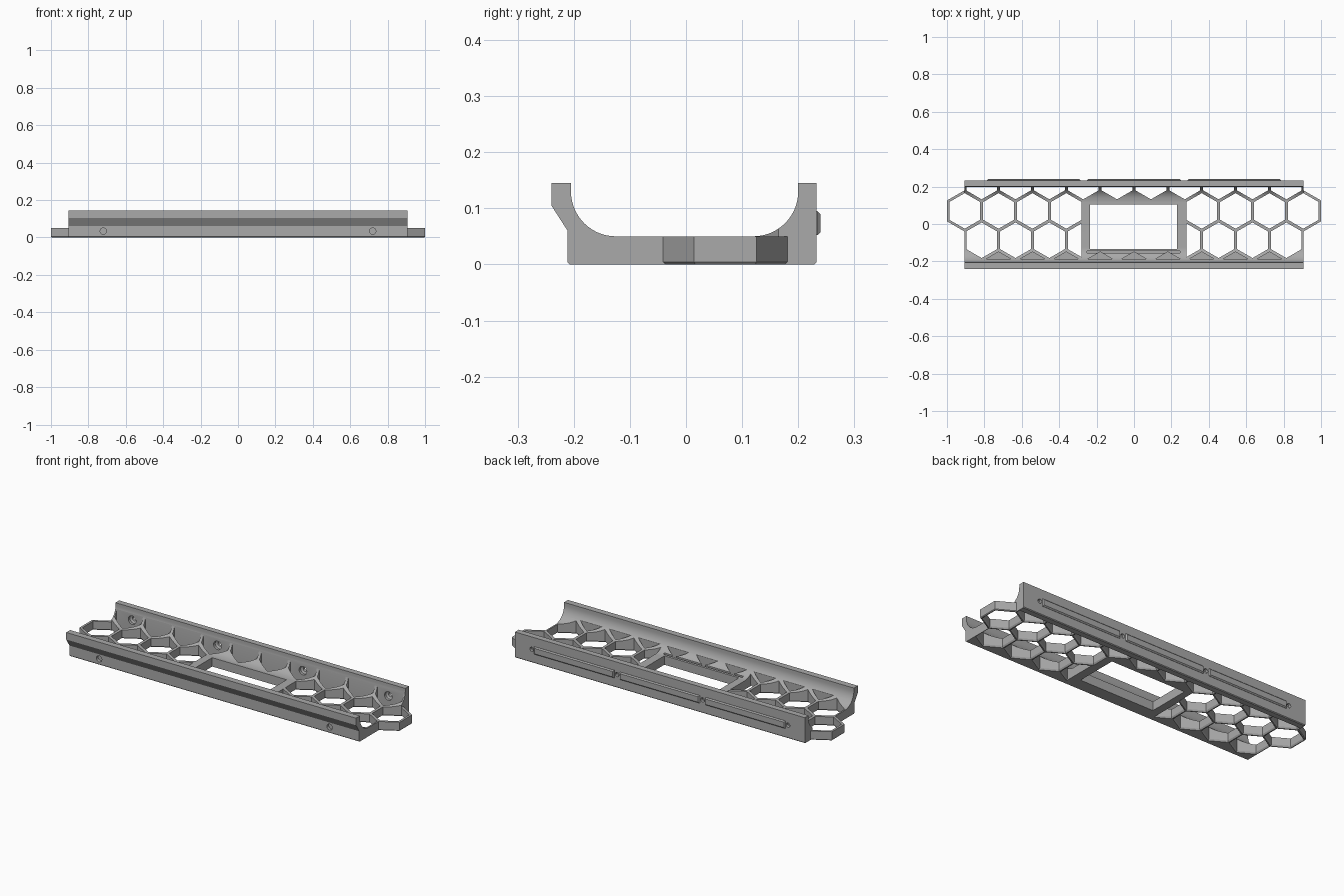
import bpy, bmesh, math
from mathutils import Vector

if "Cube" in bpy.data.objects:
    bpy.data.objects.remove(bpy.data.objects["Cube"])

grey = bpy.data.materials.new("mid grey")
grey.diffuse_color = (0.40, 0.40, 0.40, 1)
grey.use_nodes = True
grey.node_tree.nodes["Principled BSDF"].inputs["Base Color"].default_value = grey.diffuse_color
PITCH, ROW = 0.181, 0.157
R_HOLE = 0.095


def loft(bm, rings):
    """Closed solid through a list of equal-length point rings."""
    vs = [[bm.verts.new(p) for p in ring] for ring in rings]
    n = len(vs[0])
    for a, b in zip(vs, vs[1:]):
        for i in range(n):
            bm.faces.new((a[i], a[(i + 1) % n], b[(i + 1) % n], b[i]))
    bm.faces.new(vs[0][::-1])
    bm.faces.new(vs[-1])


def hexagon(cx, cy, r, z):
    return [(cx + r * math.sin(i * math.pi / 3), cy - r * math.cos(i * math.pi / 3), z)
            for i in range(6)][::1]


def circle(cx, cz, r, y, n=24):
    return [(cx + r * math.cos(2 * math.pi * i / n), y, cz + r * math.sin(2 * math.pi * i / n))
            for i in range(n)]


def rect(x0, x1, y0, y1, z):
    return [(x0, y0, z), (x1, y0, z), (x1, y1, z), (x0, y1, z)]


def finish(bm, name):
    bmesh.ops.recalc_face_normals(bm, faces=bm.faces)
    me = bpy.data.meshes.new(name)
    bm.to_mesh(me)
    bm.free()
    me.materials.append(grey)
    ob = bpy.data.objects.new(name, me)
    bpy.context.collection.objects.link(ob)
    return ob


def solid(name, *parts):
    bm = bmesh.new()
    for rings in parts:
        loft(bm, rings)
    return finish(bm, name)


def hex_cutter(bm, cx, cy, z0=-0.02, clip=None):
    """Hex hole flared at the underside, optionally cut off by a plane."""
    t = bmesh.new()
    if z0 < 0:
        rings = [hexagon(cx, cy, R_HOLE + 0.006, z0), hexagon(cx, cy, R_HOLE + 0.006, 0),
                 hexagon(cx, cy, R_HOLE, 0.008), hexagon(cx, cy, R_HOLE, 0.2)]
    else:
        rings = [hexagon(cx, cy, R_HOLE, z0), hexagon(cx, cy, R_HOLE, 0.2)]
    loft(t, rings)
    if clip:
        bmesh.ops.bisect_plane(t, geom=t.verts[:] + t.edges[:] + t.faces[:],
                               plane_co=clip[0], plane_no=clip[1], clear_outer=True)
        bmesh.ops.holes_fill(t, edges=[e for e in t.edges if e.is_boundary], sides=0)
    me = bpy.data.meshes.new("tmp")
    t.to_mesh(me)
    t.free()
    bm.from_mesh(me)
    bpy.data.meshes.remove(me)


def boolean(ob, other, op):
    m = ob.modifiers.new(op, 'BOOLEAN')
    m.operation, m.object, m.solver = op, other, 'EXACT'
    bpy.context.view_layer.objects.active = ob
    bpy.ops.object.modifier_apply(modifier=m.name)
    bpy.data.objects.remove(other)


# Tray body: channel cross-section with filleted inner corners
arc = [i * math.pi / 2 / 14 for i in range(15)]
prof = [(-0.207, 0), (0.229, 0), (0.233, 0.004), (0.233, 0.145), (0.2, 0.145)]
prof += [(0.12 + 0.08 * math.cos(a), 0.13 - 0.08 * math.sin(a)) for a in arc]
prof += [(-0.125 - 0.08 * math.sin(a), 0.13 - 0.08 * math.cos(a)) for a in arc]
prof += [(-0.205, 0.145), (-0.24, 0.145), (-0.24, 0.105), (-0.211, 0.06), (-0.211, 0.004)]
tray = solid("tray", [[(x, y, z) for y, z in prof] for x in (-0.905, 0.905)])

# Projecting hexagon rings at both ends
for s in (-1, 1):
    r = 0.0965 / math.cos(math.pi / 6)
    ring = solid("end_ring", [hexagon(s * 0.9035, 0.07, r - 0.004, 0),
                              hexagon(s * 0.9035, 0.07, r, 0.004),
                              hexagon(s * 0.9035, 0.07, r, 0.05)])
    boolean(tray, ring, 'UNION')

# Honeycomb openings, with half cells pocketed into both walls
bm = bmesh.new()
for s in (-1, 1):
    for k in (2, 3, 4, 5):
        hex_cutter(bm, s * k * PITCH, 0.07)
    for k in (0.5, 1.5, 2.5, 3.5, 4.5):
        hex_cutter(bm, s * k * PITCH, 0.07 + ROW, clip=((0, 0.198, 0), (0, 1, 0)))
    for k in (2.5, 3.5, 4.5):
        hex_cutter(bm, s * k * PITCH, 0.07 - ROW)
    hex_cutter(bm, s * 1.5 * PITCH, 0.07 - ROW, clip=((s * 0.28, 0, 0), (-s, 0, 0)))
for k in range(-4, 5):
    hex_cutter(bm, k * PITCH, 0.07 - 2 * ROW, z0=0.02, clip=((0, -0.188, 0), (0, -1, 0)))
boolean(tray, finish(bm, "honeycomb_cutter"), 'DIFFERENCE')

# Central window and its front slot
boolean(tray, solid("window_cutter", [rect(-0.235, 0.23, -0.135, 0.105, z) for z in (-0.1, 0.2)]),
        'DIFFERENCE')
boolean(tray, solid("slot_cutter", [rect(-0.25, 0.245, -0.155, -0.145, z) for z in (0.035, 0.1)]),
        'DIFFERENCE')

# Counterbored screw holes in the back wall, blind holes in the front wall
xs = (-0.8, -0.267, 0.267, 0.8)
boolean(tray, solid("screw_cutter", *[
    [circle(x, 0.075, 0.024, 0.17), circle(x, 0.075, 0.024, 0.212),
     circle(x, 0.075, 0.012, 0.218), circle(x, 0.075, 0.012, 0.26)] for x in xs]), 'DIFFERENCE')
boolean(tray, solid("front_hole_cutter", *[
    [circle(x, 0.034, 0.017, -0.25), circle(x, 0.034, 0.017, -0.195)] for x in (-0.72, 0.72)]),
    'DIFFERENCE')

# Bevelled ribs along the back
for a, b in ((-0.785, -0.285), (-0.25, 0.25), (0.285, 0.785)):
    def frame(y, d):
        return [(a + d, y, 0.052 + d), (b - d, y, 0.052 + d),
                (b - d, y, 0.095 - d), (a + d, y, 0.095 - d)]
    solid("back_rib", [frame(0.228, 0), frame(0.234, 0), frame(0.24, 0.006)])

# Smooth fillets, keep edges sharp
bpy.ops.object.select_all(action='DESELECT')
tray.select_set(True)
bpy.context.view_layer.objects.active = tray
bpy.ops.object.shade_smooth_by_angle(angle=math.radians(25))
